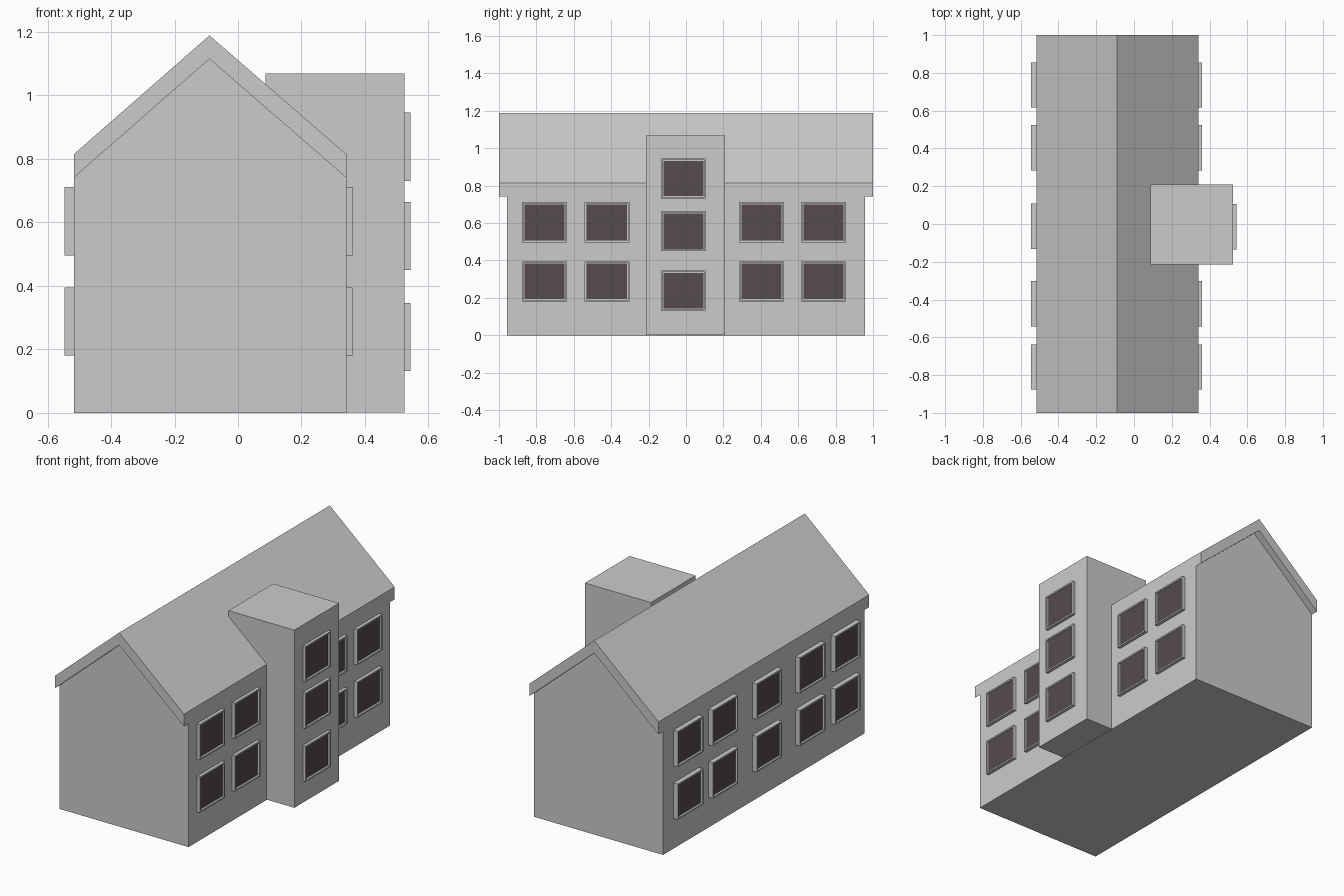
import bpy, bmesh
from mathutils import Vector

if "Cube" in bpy.data.objects:
    bpy.data.objects.remove(bpy.data.objects["Cube"])

WEST, EAST, RIDGE = -0.517, 0.341, -0.09
EAVE, APEX, ROOF = 0.741, 1.115, 0.074

glass = bpy.data.materials.new("dark_glass")
glass.diffuse_color = (0.09, 0.07, 0.075, 1)
glass.use_nodes = True
glass.node_tree.nodes["Principled BSDF"].inputs["Base Color"].default_value = glass.diffuse_color


def add_object(name, bm, mat=None):
    bmesh.ops.recalc_face_normals(bm, faces=bm.faces)
    mesh = bpy.data.meshes.new(name)
    bm.to_mesh(mesh)
    bm.free()
    ob = bpy.data.objects.new(name, mesh)
    bpy.context.collection.objects.link(ob)
    if mat:
        mesh.materials.append(mat)
    return ob


def prism(name, profile, y0, y1):
    """Extrude an (x, z) profile along y."""
    bm = bmesh.new()
    face = bm.faces.new([bm.verts.new((x, y0, z)) for x, z in profile])
    ext = bmesh.ops.extrude_face_region(bm, geom=[face])["geom"]
    verts = [v for v in ext if isinstance(v, bmesh.types.BMVert)]
    bmesh.ops.translate(bm, verts=verts, vec=(0, y1 - y0, 0))
    return add_object(name, bm)


def box_mesh(lo, hi):
    bm = bmesh.new()
    bmesh.ops.create_cube(bm, size=1)
    lo, hi = Vector(lo), Vector(hi)
    bmesh.ops.scale(bm, verts=bm.verts, vec=hi - lo)
    bmesh.ops.translate(bm, verts=bm.verts, vec=(lo + hi) / 2)
    return bm


def window(label, wall, out, y, z, depth):
    """Framed window on an x-facing wall; out is +1 (east) or -1 (west)."""
    w, h, rim, recess = 0.12, 0.1075, 0.013, 0.012
    xs = sorted((wall - out * 0.005, wall + out * depth))
    bm = box_mesh((xs[0], y - w, z - h), (xs[1], y + w, z + h))
    bm.normal_update()
    front = next(f for f in bm.faces if f.normal.x * out > 0.9)
    bmesh.ops.inset_region(bm, faces=[front], thickness=rim)
    ext = bmesh.ops.extrude_face_region(bm, geom=[front])["geom"]
    verts = [v for v in ext if isinstance(v, bmesh.types.BMVert)]
    bmesh.ops.translate(bm, verts=verts, vec=(-out * recess, 0, 0))
    if front.is_valid:
        bm.faces.remove(front)
    add_object("window_frame_" + label, bm)
    face_x = wall + out * (depth - recess)
    xs = sorted((face_x - out * 0.003, face_x + out * 0.002))
    w, h = w - rim, h - rim
    add_object("window_pane_" + label,
               box_mesh((xs[0], y - w, z - h), (xs[1], y + w, z + h)), glass)


# Main gabled body
prism("house_body", [(WEST, 0), (EAST, 0), (EAST, EAVE), (RIDGE, APEX), (WEST, EAVE)],
      -0.956, 0.956)

# Roof slab overhanging both gable ends
prism("roof", [(WEST, EAVE), (RIDGE, APEX), (EAST, EAVE),
               (EAST, EAVE + ROOF), (RIDGE, APEX + ROOF), (WEST, EAVE + ROOF)], -1, 1)

# Flat-topped stair tower
add_object("stair_tower", box_mesh((0.087, -0.215, 0.002), (0.525, 0.209, 1.069)))

# Two rows of windows on the long walls, with a middle column on the west only
for row, z in enumerate((0.288, 0.604)):
    for col, y in enumerate((-0.757, -0.422, -0.012, 0.404, 0.736)):
        window(f"west_{row}_{col}", WEST, -1, y, z, 0.029)
        if col != 2:
            window(f"east_{row}_{col}", EAST, 1, y, z, 0.020)

# Tower windows
for row, z in enumerate((0.239, 0.557, 0.838)):
    window(f"tower_{row}", 0.525, 1, -0.014, z, 0.018)
